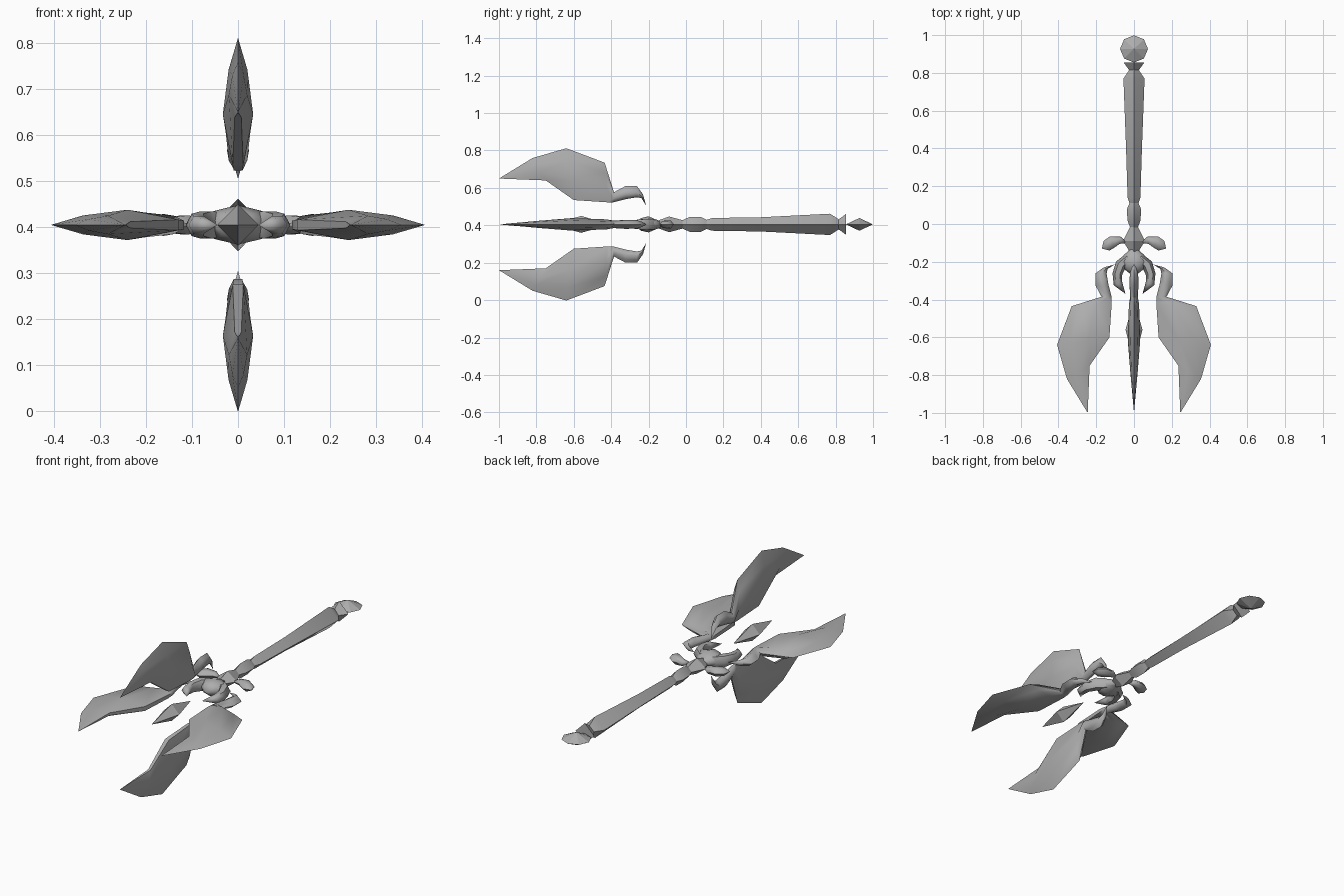
import bpy, math
from mathutils import Vector, Matrix

if "Cube" in bpy.data.objects:
    bpy.data.objects.remove(bpy.data.objects["Cube"])

AXIS = 0.405  # height of the staff's centre line

steel = bpy.data.materials.new("steel grey")
steel.use_nodes = True
steel.diffuse_color = (0.42, 0.42, 0.42, 1)
steel.node_tree.nodes["Principled BSDF"].inputs["Base Color"].default_value = (0.42, 0.42, 0.42, 1)


def loft(name, rings, matrix=Matrix(), smooth=30):
    """Skin equal-sized rings; a ring of one point closes to a tip. matrix acts about the axis."""
    verts, faces, idx = [], [], []
    for ring in rings:
        idx.append(list(range(len(verts), len(verts) + len(ring))))
        verts += [matrix @ Vector(p) + Vector((0, 0, AXIS)) for p in ring]
    n = max(len(r) for r in rings)
    for a, b in zip(idx, idx[1:]):
        for i in range(n):
            j = (i + 1) % n
            quad = [a[i % len(a)], a[j % len(a)], b[j % len(b)], b[i % len(b)]]
            faces.append(list(dict.fromkeys(quad)))
    for end in (idx[0], idx[-1]):
        if len(end) > 2:
            faces.append(end)
    mesh = bpy.data.meshes.new(name)
    mesh.from_pydata(verts, [], faces)
    mesh.materials.append(steel)
    obj = bpy.data.objects.new(name, mesh)
    bpy.context.collection.objects.link(obj)
    bpy.ops.object.select_all(action='DESELECT')
    obj.select_set(True)
    bpy.context.view_layer.objects.active = obj
    bpy.ops.object.mode_set(mode='EDIT')
    bpy.ops.mesh.select_all(action='SELECT')
    bpy.ops.mesh.normals_make_consistent(inside=False)
    bpy.ops.object.mode_set(mode='OBJECT')
    bpy.ops.object.shade_smooth_by_angle(angle=math.radians(smooth))
    return obj


def turned(name, profile, sides=4, smooth=30):
    """Rings along y from (y, x radius, z radius)."""
    rings = []
    for y, rx, rz in profile:
        if rx == 0:
            rings.append([(0, y, 0)])
        else:
            rings.append([(rx * math.cos(t), y, rz * math.sin(t))
                          for t in (2 * math.pi * k / sides for k in range(sides))])
    return loft(name, rings, smooth=smooth)


def horn(name, path, mirror):
    """Curved horn in the flat plane from (x, y, radius in plane, radius in z)."""
    rings = []
    for i, (x, y, r, rz) in enumerate(path):
        if r == 0:
            rings.append([(x, y, 0)])
            continue
        a, b = path[max(i - 1, 0)], path[min(i + 1, len(path) - 1)]
        d = Vector((b[0] - a[0], b[1] - a[1])).normalized()
        rings.append([(x - d.y * r * math.cos(t), y + d.x * r * math.cos(t), rz * math.sin(t))
                      for t in (math.pi * k / 3 for k in range(6))])
    return loft(name, rings, Matrix.Diagonal((mirror, 1, 1)).to_4x4(), 60)


# Handle: diamond-section shaft, flared collar and beads
turned("collar", [(0.855, .055, .055), (0.81, .022, .022)])
turned("shaft", [(0.82, .022, .025), (0.77, .056, .057), (0.40, .042, .038),
                 (0.14, .034, .034), (0.11, .024, .024)])
turned("bead", [(0.11, .024, .024), (0.08, .037, .04), (0.02, .035, .04), (-0.02, .02, .022)])
turned("guard_core", [(-0.01, .018, .02), (-0.09, .058, .042), (-0.165, .012, .015)])

# Pommel gem: flat eight-sided bicone
rim = [(0.074 * math.cos(t), 0.927 + 0.072 * math.sin(t), 0)
       for t in (math.pi * (k + 0.0) / 4 for k in range(8))]
loft("pommel_gem", [[(0, 0.927, -0.034)], rim, [(0, 0.927, 0.034)]], smooth=10)

# Floating crystal between the blades
turned("crystal", [(-0.73, 0, 0), (-0.56, .045, .045), (-0.40, 0, 0)], smooth=10)

# Head socket with side leaves and inward claws
turned("head_socket", [(-0.13, .015, .015), (-0.165, .055, .028), (-0.2, .074, .043),
                       (-0.24, .05, .034), (-0.28, 0, 0)], sides=8, smooth=60)
for side, s in (("left", 1), ("right", -1)):
    horn(side + "_guard_leaf", [(.03, -.10, 0, 0), (.075, -.085, .02, .017), (.115, -.095, .032, .024),
                                (.145, -.115, .03, .02), (.17, -.13, 0, 0)], s)
    horn(side + "_claw", [(.03, -.18, .025, .03), (.07, -.215, .03, .034), (.088, -.265, .026, .028),
                          (.085, -.315, .024, .022), (.045, -.37, 0, 0)], s)

# Blade stations: outer (y, r), inner (y, r), half thickness
stations = [((-.23, .16), (-.238, .14), .014), ((-.262, .205), (-.262, .145), .022),
            ((-.325, .204), (-.322, .135), .024), ((-.385, .172), (-.388, .118), .02),
            ((-.435, .33), (-.42, .118), .027), ((-.64, .407), (-.60, .13), .033),
            ((-.82, .355), (-.75, .235), .02)]


def blade_ring(outer, inner, h):
    o, i = Vector(outer), Vector(inner)
    ring = []
    for t, w in ((1, 0), (.75, .62), (.4, 1), (0, .35), (0, -.35), (.4, -1), (.75, -.62)):
        p = i.lerp(o, t)
        ring.append((w * h, p.x, p.y))
    return ring


rings = [[(0, -.213, .1)]] + [blade_ring(*s) for s in stations] + [[(0, -1, .245)]]
for k, where in enumerate(("upper", "right", "lower", "left")):
    loft(where + "_blade", rings, Matrix.Rotation(-k * math.pi / 2, 4, 'Y'), 60)
